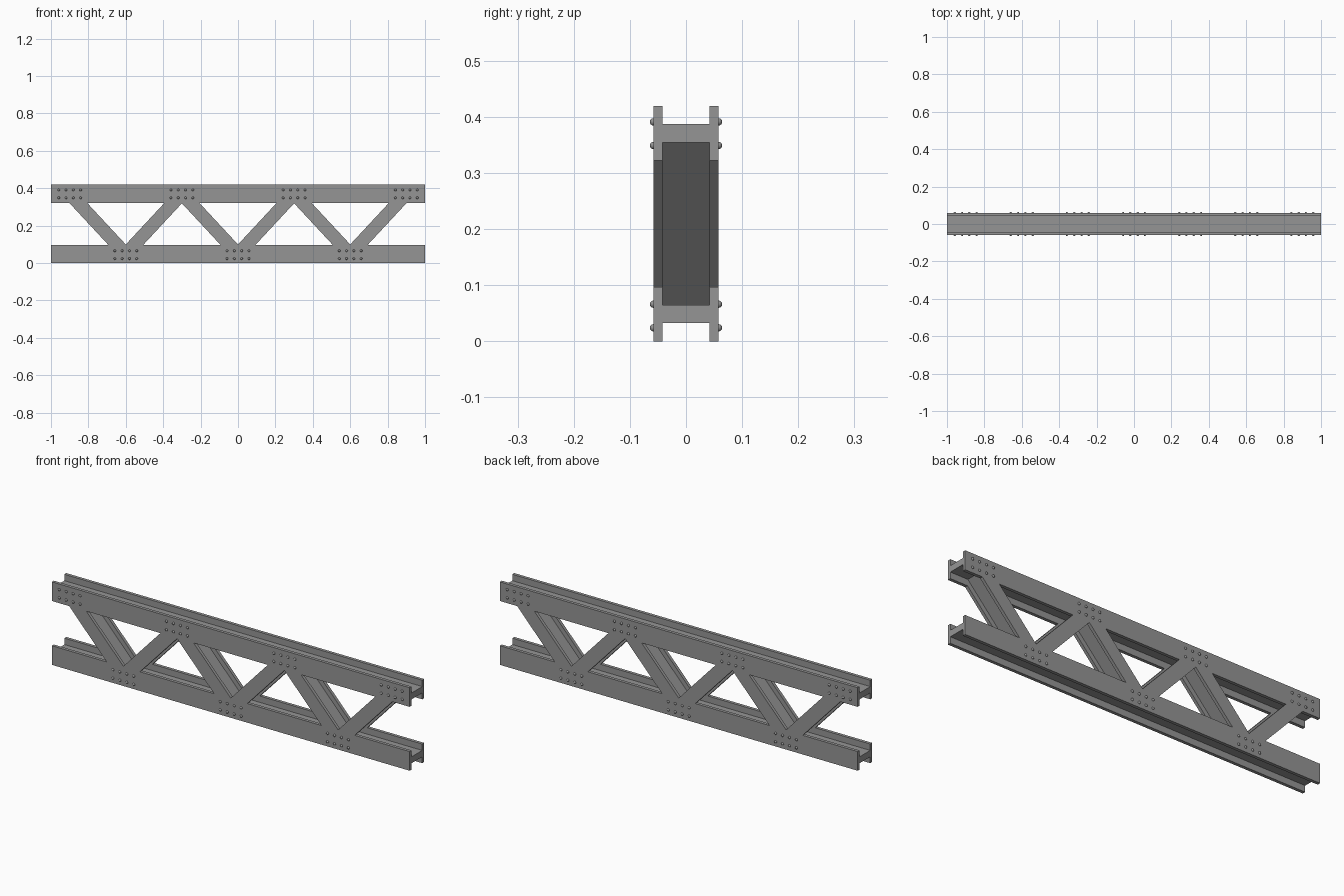
import bpy
import bmesh
from mathutils import Matrix, Vector

cube = bpy.data.objects.get("Cube")
if cube:
    bpy.data.objects.remove(cube, do_unlink=True)

# Overall dimensions
HALF_LENGTH = 1.0
HALF_DEPTH = 0.058
FLANGE = 0.016
INNER = HALF_DEPTH - FLANGE
CHORD = 0.0965
WEB = CHORD / 3
HEIGHT = 0.419
BRACE = 0.07
PANEL = 0.3

steel = bpy.data.materials.new("steel_grey")
steel.use_nodes = True
grey = (0.3, 0.3, 0.3, 1)
steel.diffuse_color = grey
steel.node_tree.nodes["Principled BSDF"].inputs["Base Color"].default_value = grey


def finish(name, bm):
    bmesh.ops.recalc_face_normals(bm, faces=bm.faces)
    mesh = bpy.data.meshes.new(name)
    bm.to_mesh(mesh)
    bm.free()
    mesh.materials.append(steel)
    obj = bpy.data.objects.new(name, mesh)
    bpy.context.collection.objects.link(obj)
    return obj


def extrude(bm, points, vector):
    face = bm.faces.new([bm.verts.new(p) for p in points])
    result = bmesh.ops.extrude_face_region(bm, geom=[face], use_keep_orig=True)
    verts = [g for g in result["geom"] if isinstance(g, bmesh.types.BMVert)]
    bmesh.ops.translate(bm, verts=verts, vec=vector)


# Chords: H sections along the whole length
def chord(name, base):
    low, high = base + WEB, base + 2 * WEB
    top = base + CHORD
    half = [(HALF_DEPTH, base), (HALF_DEPTH, top), (INNER, top), (INNER, high)]
    outline = half + [(-y, z) for y, z in reversed(half)]
    outline += [(-HALF_DEPTH, base), (-INNER, base), (-INNER, low), (INNER, low), (INNER, base)]
    # The mirrored half already holds the lower outer corner
    outline = list(dict.fromkeys(outline))
    bm = bmesh.new()
    extrude(bm, [(-HALF_LENGTH, y, z) for y, z in outline], Vector((2 * HALF_LENGTH, 0, 0)))
    finish(name, bm)


chord("bottom_chord", 0)
chord("top_chord", HEIGHT - CHORD)

# Diagonal braces: H sections whose flanges stop at the chord edges
rise = HEIGHT - CHORD
node_low = CHORD / 2


def brace(name, x_low, x_high):
    run = x_high - x_low
    slant = (run ** 2 + rise ** 2) ** 0.5 / rise

    def slab(bm, width, z0, z1, y0, y1):
        half = width * slant / 2
        a = x_low + run * (z0 - node_low) / rise
        b = x_low + run * (z1 - node_low) / rise
        corners = [(a - half, z0), (a + half, z0), (b + half, z1), (b - half, z1)]
        extrude(bm, [(x, y0, z) for x, z in corners], Vector((0, y1 - y0, 0)))

    bm = bmesh.new()
    for y in (-HALF_DEPTH, INNER):
        slab(bm, BRACE, CHORD, HEIGHT - CHORD, y, y + FLANGE)
    slab(bm, BRACE / 3, 2 * WEB, HEIGHT - 2 * WEB, -INNER, INNER)
    finish(name, bm)


bottom_nodes = [-2 * PANEL, 0, 2 * PANEL]
top_nodes = [-3 * PANEL, -PANEL, PANEL, 3 * PANEL]
for i, x in enumerate(bottom_nodes):
    brace(f"brace_{i + 1}_right", x, x - PANEL)
    brace(f"brace_{i + 1}_left", x, x + PANEL)


# Rivets: two rows of four on both faces at every joint
def rivets(name, nodes, centre_z):
    bm = bmesh.new()
    for node in nodes:
        for column in range(4):
            for row in (-1, 1):
                for side in (-1, 1):
                    place = (node + (column - 1.5) * 0.039, side * HALF_DEPTH, centre_z + row * 0.021)
                    bmesh.ops.create_uvsphere(bm, u_segments=12, v_segments=8, radius=0.0065,
                                              matrix=Matrix.Translation(place))
    obj = finish(name, bm)
    for polygon in obj.data.polygons:
        polygon.use_smooth = True


rivets("bottom_rivets", bottom_nodes, 0.045)
rivets("top_rivets", top_nodes, 0.37)
